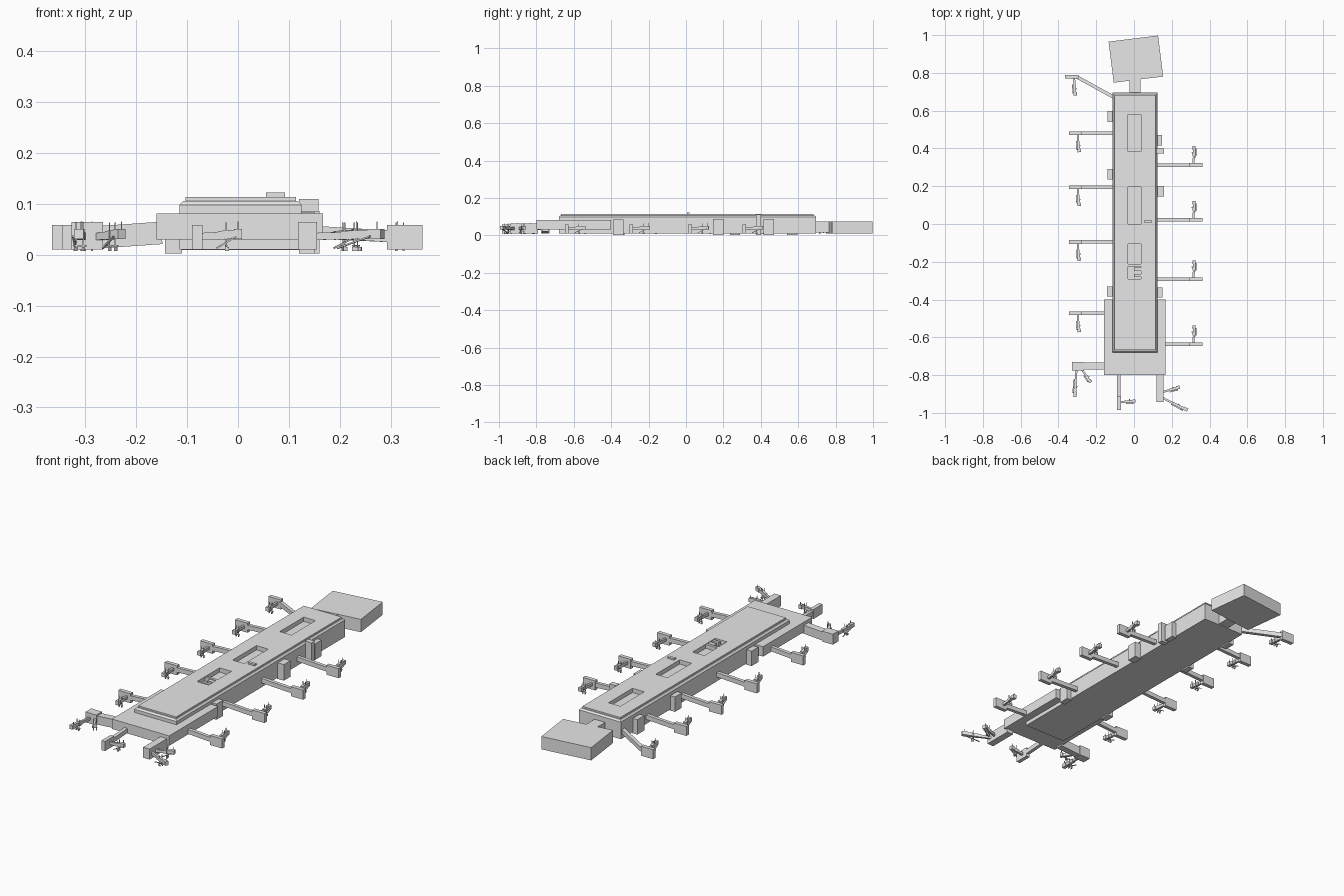
import bpy, bmesh
from mathutils import Vector, Matrix

old = bpy.data.objects.get("Cube")
if old:
    bpy.data.objects.remove(old, do_unlink=True)

grey = bpy.data.materials.new("light_grey")
grey.use_nodes = True
grey.diffuse_color = (0.8, 0.8, 0.8, 1)
grey.node_tree.nodes["Principled BSDF"].inputs["Base Color"].default_value = (0.8, 0.8, 0.8, 1)


def finish(name, bm):
    bmesh.ops.recalc_face_normals(bm, faces=bm.faces)
    mesh = bpy.data.meshes.new(name)
    bm.to_mesh(mesh)
    bm.free()
    mesh.materials.append(grey)
    obj = bpy.data.objects.new(name, mesh)
    bpy.context.scene.collection.objects.link(obj)
    return obj


def add_box(bm, x0, x1, y0, y1, z0, z1):
    mid = Vector((x0 + x1, y0 + y1, z0 + z1)) / 2
    size = (x1 - x0, y1 - y0, z1 - z0, 1)
    return bmesh.ops.create_cube(bm, size=1, matrix=Matrix.Translation(mid) @ Matrix.Diagonal(size))["verts"]


def box(name, *bounds):
    bm = bmesh.new()
    add_box(bm, *bounds)
    return finish(name, bm)


def add_beam(bm, a, b, width, height):
    """Box running from point a to point b."""
    a, b = Vector(a), Vector(b)
    run = b - a
    turn = run.to_track_quat('Y', 'Z').to_matrix().to_4x4()
    bmesh.ops.create_cube(bm, size=1, matrix=Matrix.Translation((a + b) / 2) @ turn
                          @ Matrix.Diagonal((width, run.length, height, 1)))


def beam(name, *args):
    bm = bmesh.new()
    add_beam(bm, *args)
    return finish(name, bm)


# Main hall with a chamfered top edge
bm = bmesh.new()
add_box(bm, -0.115, 0.125, -0.68, 0.695, 0.01, 0.106)
top = [e for e in bm.edges if all(v.co.z > 0.1 for v in e.verts)]
bmesh.ops.bevel(bm, geom=top, offset=0.008, segments=1, affect='EDGES')
hall = finish("main_hall", bm)
roof = box("roof_slab", -0.103, 0.114, -0.667, 0.683, 0.104, 0.114)

# Skylight wells cut through the roof
bm = bmesh.new()
for y0, y1 in ((0.385, 0.58), (0.0, 0.195), (-0.29, -0.105)):
    add_box(bm, -0.031, 0.036, y0, y1, 0.092, 0.15)
cutter = finish("skylight_cutter", bm)
cutter.hide_render = True
for obj in (hall, roof):
    mod = obj.modifiers.new("skylights", 'BOOLEAN')
    mod.operation = 'DIFFERENCE'
    mod.solver = 'EXACT'
    mod.object = cutter
    bpy.context.view_layer.objects.active = obj
    bpy.ops.object.modifier_apply(modifier=mod.name)
bpy.data.objects.remove(cutter, do_unlink=True)

# Roof equipment
box("roof_unit", 0.055, 0.092, 0.005, 0.02, 0.11, 0.122)
box("well_unit_long", -0.031, 0.036, -0.225, -0.212, 0.09, 0.112)
box("well_unit_middle", 0.0, 0.036, -0.25, -0.23, 0.09, 0.111)
box("well_unit_end", 0.0, 0.036, -0.28, -0.265, 0.09, 0.111)

# Wide front wing, neck and turned rear building
box("front_wing", -0.16, 0.167, -0.8, -0.4, 0.03, 0.081)
box("rear_neck", -0.025, 0.035, 0.69, 0.765, 0.015, 0.073)
along = Vector((0.0135, -0.1085, 0))
centre = Vector((0.01, 0.873, 0.042))
beam("rear_building", centre - along, centre + along, 0.264, 0.066)

# Stair towers on the hall sides
towers = [(-0.14, -0.11, 0.54, 0.597, 0.08), (-0.14, -0.11, 0.235, 0.29, 0.08),
          (-0.143, -0.11, -0.385, -0.33, 0.08), (0.12, 0.148, 0.415, 0.47, 0.086),
          (0.12, 0.158, 0.373, 0.4, 0.11), (0.12, 0.16, 0.145, 0.2, 0.086),
          (0.12, 0.15, -0.39, -0.335, 0.084)]
for x0, x1, y0, y1, z1 in towers:
    box("stair_tower", x0, x1, y0, y1, 0.003, z1)


def bridge(start, end):
    """Boarding bridge: telescoping tunnel, cab, stair, legs and wheels."""
    a, b = Vector((*start, 0)), Vector((*end, 0))
    run = b - a
    side = Vector((-run.y, run.x, 0)).normalized()

    def at(t, z, s=0.0):
        return a + run * t + side * s + Vector((0, 0, z))

    bm = bmesh.new()
    add_beam(bm, at(-0.05, 0.036), at(0.55, 0.038), 0.011, 0.014)
    add_beam(bm, at(0.4, 0.038), at(0.85, 0.041), 0.014, 0.017)
    add_beam(bm, at(0.8, 0.041, 0.002), at(1, 0.041, 0.002), 0.018, 0.02)
    add_beam(bm, at(0.35, 0.013, -0.01), at(0.85, 0.036, -0.01), 0.005, 0.003)
    for s in (-0.007, 0.007):
        add_beam(bm, at(0.6, 0.008, s), at(0.6, 0.063, s), 0.0025, 0.0025)
        add_beam(bm, at(0.57, 0.011, s), at(0.66, 0.011, s), 0.004, 0.008)
    add_beam(bm, at(0.6, 0.018, -0.013), at(0.6, 0.018, 0.013), 0.004, 0.003)
    add_beam(bm, at(0.9, 0.04, 0.006), at(0.9, 0.065, 0.006), 0.002, 0.002)
    finish("boarding_bridge", bm)


def side_gate(wall, tip, y, sign, root_y=None):
    """Walkway from the wall, a gate house at its tip and a bridge."""
    side = 1 if tip > 0 else -1
    inner = tip - side * 0.07
    beam("gate_walkway", (wall - side * 0.01, y if root_y is None else root_y, 0.045),
         (inner + side * 0.01, y, 0.036), 0.018, 0.023)
    box("gate_house", min(inner, tip), max(inner, tip), y - 0.01, y + 0.01, 0.01, 0.059)
    x = tip - side * 0.048
    bridge((x, y + sign * 0.01), (x + side * 0.005 * sign, y + sign * 0.1))


for y in (0.312, 0.022, -0.293):
    side_gate(0.125, 0.363, y, 1)
side_gate(0.165, 0.363, -0.637, 1)
for y in (0.48, 0.195, -0.095):
    side_gate(-0.115, -0.345, y, -1)
side_gate(-0.16, -0.345, -0.473, -1)
side_gate(-0.115, -0.365, 0.78, -1, 0.67)

# Front left corner gate with two bridges
beam("corner_walkway", (-0.15, -0.752, 0.043), (-0.28, -0.752, 0.034), 0.036, 0.044)
box("corner_gate_house", -0.327, -0.265, -0.776, -0.73, 0.01, 0.064)
bridge((-0.305, -0.776), (-0.315, -0.915))
bridge((-0.272, -0.776), (-0.23, -0.84))

# Front middle gate
beam("front_walkway", (-0.08, -0.79, 0.045), (-0.08, -0.93, 0.036), 0.018, 0.023)
box("front_gate_house", -0.09, -0.07, -0.985, -0.91, 0.01, 0.059)
bridge((-0.07, -0.942), (0.008, -0.939))

# Front right corner gate with two bridges
box("front_corner_house", 0.118, 0.155, -0.942, -0.79, 0.01, 0.064)
bridge((0.155, -0.888), (0.243, -0.865))
bridge((0.155, -0.922), (0.283, -0.988))
